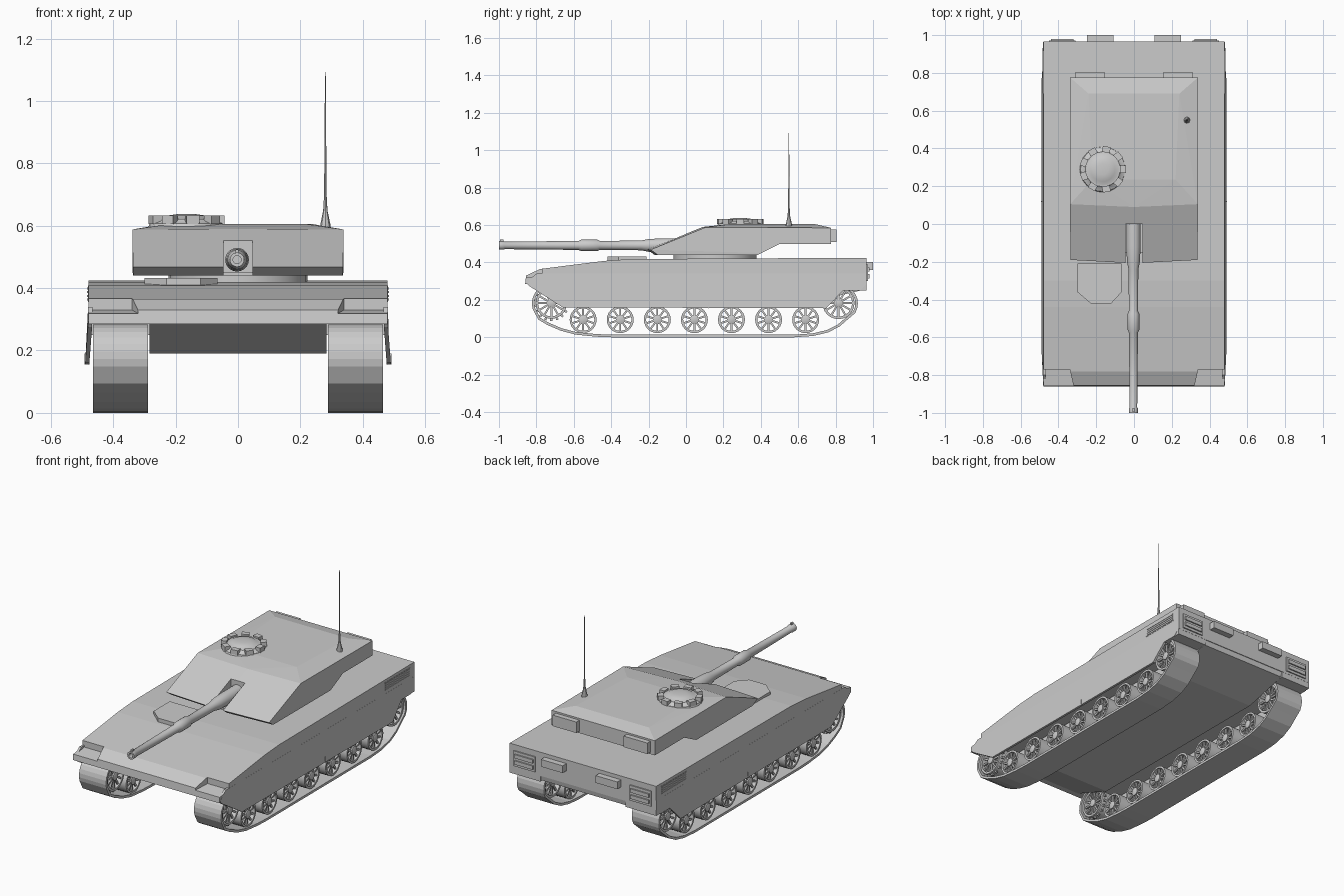
import bpy, bmesh, math
from mathutils import Matrix, Vector

if "Cube" in bpy.data.objects:
    bpy.data.objects.remove(bpy.data.objects["Cube"])

paint = bpy.data.materials.new("plain_grey")
paint.diffuse_color = (0.6, 0.6, 0.6, 1)
paint.use_nodes = True
paint.node_tree.nodes["Principled BSDF"].inputs["Base Color"].default_value = paint.diffuse_color


def finish(name, bm, mirror=False, smooth=False):
    bmesh.ops.recalc_face_normals(bm, faces=bm.faces)
    me = bpy.data.meshes.new(name)
    bm.to_mesh(me)
    bm.free()
    me.materials.append(paint)
    ob = bpy.data.objects.new(name, me)
    bpy.context.collection.objects.link(ob)
    if mirror:
        ob.modifiers.new("mirror", 'MIRROR')
    if smooth:
        bpy.context.view_layer.objects.active = ob
        ob.select_set(True)
        bpy.ops.object.shade_smooth_by_angle(angle=math.radians(35))
        ob.select_set(False)
    return ob


def add_box(bm, lo, hi, mat=Matrix()):
    lo, hi = Vector(lo), Vector(hi)
    m = mat @ Matrix.Translation((lo + hi) / 2) @ Matrix.Diagonal((*(hi - lo), 1))
    bmesh.ops.create_cube(bm, size=1, matrix=m)


def box(name, lo, hi, mirror=False):
    bm = bmesh.new()
    add_box(bm, lo, hi)
    return finish(name, bm, mirror)


def prism(name, pts, x0, x1, mirror=False, flare=0.0):
    """Extrude a (y, z) outline along x; flare pushes low points outward."""
    bm = bmesh.new()
    rings = [[bm.verts.new((x + flare * max(0, 0.285 - z), y, z)) for y, z in pts] for x in (x0, x1)]
    for r in rings:
        bm.faces.new(r)
    n = len(pts)
    for i in range(n):
        j = (i + 1) % n
        bm.faces.new((rings[0][i], rings[0][j], rings[1][j], rings[1][i]))
    return finish(name, bm, mirror)


def add_lathe(bm, prof, seg, mat=Matrix(), closed=False):
    """Spin (radius, height) points about z."""
    rings = []
    for k in range(seg):
        a = 2 * math.pi * k / seg
        rings.append([bm.verts.new(mat @ Vector((r * math.cos(a), r * math.sin(a), h))) for r, h in prof])
    n = len(prof)
    for k in range(seg):
        a, b = rings[k], rings[(k + 1) % seg]
        for i in range(n if closed else n - 1):
            j = (i + 1) % n
            bm.faces.new((a[i], a[j], b[j], b[i]))
    if not closed:
        for i in (0, n - 1):
            bm.faces.new([r[i] for r in rings])


def cut(target, cutter):
    m = target.modifiers.new("cut", 'BOOLEAN')
    m.operation, m.solver, m.object = 'DIFFERENCE', 'EXACT', cutter
    bpy.context.view_layer.objects.active = target
    bpy.ops.object.modifier_apply(modifier=m.name)
    bpy.data.objects.remove(cutter)


# Upper hull with notched front corners
hull = prism("upper_hull", [(-.86, .285), (-.855, .33), (-.78, .365), (-.44, .408), (-.3, .418),
                            (.965, .425), (.965, .285)], -.48, .48)
for s in (-1, 1):
    bm = bmesh.new()
    pts = [(s * x, y, z) for x, y, z in [(.31, -.9, .312), (.34, -.77, .33), (.6, -.9, .312), (.6, -.77, .33),
                                         (.31, -.9, .45), (.34, -.77, .45), (.6, -.9, .45), (.6, -.77, .45)]]
    bmesh.ops.convex_hull(bm, input=[bm.verts.new(p) for p in pts])
    cut(hull, finish("notch_cutter", bm))

# Lower hull and side skirts
prism("lower_hull", [(-.84, .29), (-.58, .19), (.68, .19), (.955, .255), (.964, .3)], -.283, .283)
box("rear_fender", (.28, .84, .25), (.48, .964, .29), True)
prism("side_skirt", [(-.855, .295), (-.84, .275), (-.66, .16), (.75, .155), (.84, .25), (.93, .25),
                     (.964, .285), (.964, .34), (-.8, .34)], .467, .4805, True, .075)
box("skirt_seam", (.481, .117, .155), (.4915, .121, .19), True)

# Rear and side fittings
box("rear_box", (.108, .96, .36), (.25, 1.0, .403), True)
bm = bmesh.new()
add_box(bm, (.31, .96, .30), (.45, .972, .39))
for z in (.315, .352):
    add_box(bm, (.32, .965, z), (.44, .98, z + .022))
finish("rear_light", bm, True)
bm = bmesh.new()
add_box(bm, (.478, .68, .355), (.4815, .925, .408))
for i in range(4):
    add_box(bm, (.48, .69, .36 + i * .012), (.484, .915, .366 + i * .012))
finish("side_grille", bm, True)

# Driver hatch
bm = bmesh.new()
outline = [(-.30, -.21), (-.065, -.21), (-.065, -.36), (-.12, -.42), (-.23, -.42), (-.30, -.36)]
bmesh.ops.convex_hull(bm, input=[bm.verts.new((x, y, z)) for x, y in outline for z in (.40, .432)])
finish("driver_hatch", bm)

# Turret ring
bm = bmesh.new()
add_lathe(bm, [(.222, .41), (.222, .45)], 32, Matrix.Translation((0, .155, 0)))
finish("turret_ring", bm, smooth=True)

# Turret: faceted body, undercut bustle, gun slot
bm = bmesh.new()
half = [(.335, -.15, .44), (.337, -.19, .468), (.338, .105, .588), (.338, .775, .585), (.338, .775, .44),
        (.22, .235, .605), (.24, .69, .605)]
pts = [(s * x, y, z) for x, y, z in half for s in (-1, 1)]
pts += [(0, -.17, .44), (0, -.208, .468), (0, .09, .59)]
bmesh.ops.convex_hull(bm, input=[bm.verts.new(p) for p in pts])
turret = finish("turret", bm)
cut(turret, prism("bustle_cutter", [(.374, .435), (.50, .498), (.9, .498), (.9, .40), (.374, .40)], -.5, .5))
cut(turret, box("slot_cutter", (-.046, -.4, .40), (.046, 0, .70)))
box("slot_floor", (-.046, -.15, .44), (.046, .01, .45))
box("stowage_box", (.155, .76, .51), (.31, .805, .575), True)

# Gun barrel along -y
bm = bmesh.new()
gun = Matrix.Translation((-.003, 0, .491)) @ Matrix.Rotation(math.pi / 2, 4, 'X')
add_lathe(bm, [(.038, -.02), (.038, .12), (.034, .2), (.026, .24), (.024, .46), (.031, .475), (.031, .56),
               (.024, .575), (.020, .97), (.023, .975), (.023, 1.0), (.013, 1.0), (.013, .96)], 20, gun)
add_box(bm, (-.008, -.995, .508), (.002, -.975, .523))
finish("gun_barrel", bm, smooth=True)

# Commander cupola with periscope blocks
bm = bmesh.new()
at = Matrix.Translation((-.165, .29, 0))
add_lathe(bm, [(.125, .59), (.118, .607), (.10, .614), (.092, .622), (.082, .622), (.065, .632), (.03, .637)], 24, at)
for i in range(9):
    add_box(bm, (.09, -.021, .605), (.122, .021, .632), at @ Matrix.Rotation(math.tau * i / 9, 4, 'Z'))
finish("cupola", bm, smooth=True)

# Whip antenna
bm = bmesh.new()
add_lathe(bm, [(.018, .59), (.016, .605), (.007, .648), (.004, .70), (.0012, 1.093)], 8,
          Matrix.Translation((.28, .55, 0)))
finish("antenna", bm)

# Track band: closed loop around the running gear
path = []
for i in range(9):
    a = math.radians(90 + 13.5 * i)
    path.append((-.722 + .102 * math.cos(a), .181 + .102 * math.sin(a)))
path += [(-.79, .095), (-.74, .065), (-.67, .035), (-.59, .014), (-.48, .003), (-.40, 0),
         (.58, 0), (.68, .007), (.76, .026), (.82, .057), (.87, .1)]
for i in range(9):
    a = math.radians(-30 + 15 * i)
    path.append((.817 + .102 * math.cos(a), .181 + .102 * math.sin(a)))
bm = bmesh.new()
rings, n = [], len(path)
for i, (y, z) in enumerate(path):
    p, q = Vector(path[i - 1]), Vector(path[(i + 1) % n])
    t = (q - p).normalized()
    iy, iz = y - t.y * .014, z + t.x * .014
    rings.append([bm.verts.new(c) for c in ((.288, y, z), (.465, y, z), (.465, iy, iz), (.288, iy, iz))])
for i in range(n):
    a, b = rings[i], rings[(i + 1) % n]
    for k in range(4):
        bm.faces.new((a[k], a[(k + 1) % 4], b[(k + 1) % 4], b[k]))
finish("track", bm, True)


# Spoked wheels with the axle along x
def wheel(name, r, rim, spokes, teeth=0):
    bm = bmesh.new()
    turn = Matrix.Rotation(math.pi / 2, 4, 'Y')
    w = .078
    add_lathe(bm, [(r, -w), (r, w), (r - rim, w), (r - rim, -w)], 24, turn, True)
    add_lathe(bm, [(.012, -w - .004), (.024, -w), (.024, w), (.012, w + .004)], 12, turn)
    for i in range(spokes):
        m = Matrix.Rotation(math.tau * i / spokes, 4, 'X')
        for x in (-.066, .066):
            add_box(bm, (x - .005, -.005, .02), (x + .005, .005, r - rim / 2), m)
    for i in range(teeth):
        m = Matrix.Rotation(math.tau * i / teeth, 4, 'X')
        for x in (-.06, .06):
            add_box(bm, (x - .006, -.006, r - .01), (x + .006, .006, r + .012), m)
    ob = finish(name, bm, smooth=True)
    me = ob.data
    bpy.data.objects.remove(ob)
    return me


def place(name, me, y, z):
    for side, x in (("left", .376), ("right", -.376)):
        ob = bpy.data.objects.new(name + "_" + side, me)
        ob.location = (x, y, z)
        bpy.context.collection.objects.link(ob)


road = wheel("road_wheel", .072, .012, 10)
for i in range(7):
    place("road_wheel_%d" % (i + 1), road, -.55 + i * .1983, .094)
place("front_sprocket", wheel("front_sprocket", .084, .013, 12, 18), -.72, .183)
place("rear_idler", wheel("rear_idler", .086, .013, 12), .815, .183)
